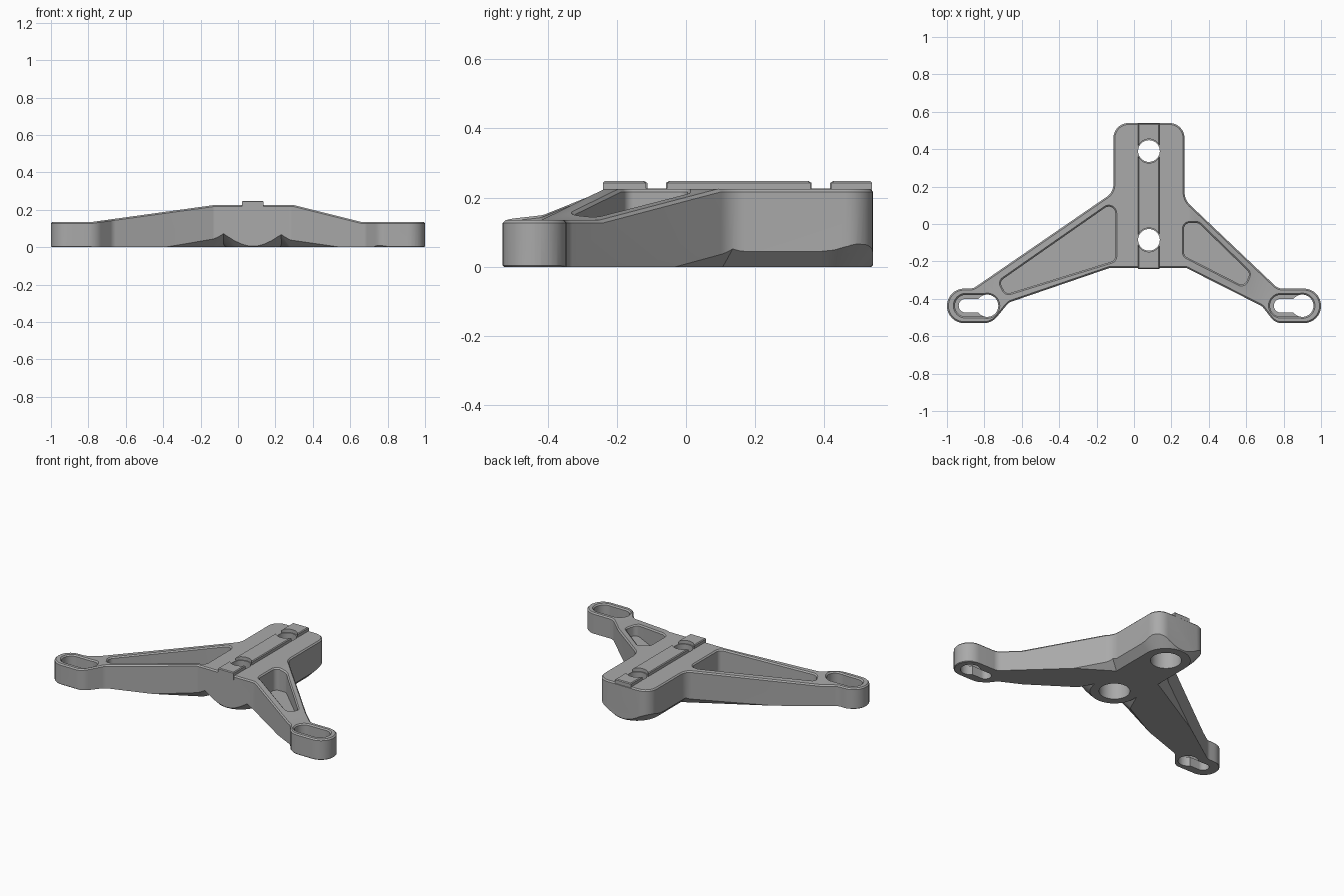
import bpy, bmesh, math
from mathutils import Vector, Matrix

if "Cube" in bpy.data.objects:
    bpy.data.objects.remove(bpy.data.objects["Cube"], do_unlink=True)

grey = bpy.data.materials.new("matte grey")
grey.use_nodes = True
COLOUR = (0.4, 0.4, 0.4, 1)
grey.diffuse_color = COLOUR
grey.node_tree.nodes["Principled BSDF"].inputs["Base Color"].default_value = COLOUR


def make(name, bm):
    bmesh.ops.recalc_face_normals(bm, faces=bm.faces)
    mesh = bpy.data.meshes.new(name)
    bm.to_mesh(mesh)
    bm.free()
    mesh.materials.append(grey)
    obj = bpy.data.objects.new(name, mesh)
    bpy.context.collection.objects.link(obj)
    return obj


def rounded(corners, steps=8):
    """Fillet a polygon given as (x, y, radius) corners."""
    pts = []
    for i, (x, y, r) in enumerate(corners):
        p = Vector((x, y))
        u = (Vector(corners[i - 1][:2]) - p).normalized()
        v = (Vector(corners[(i + 1) % len(corners)][:2]) - p).normalized()
        half = u.angle(v) / 2
        centre = p + (u + v).normalized() * r / math.sin(half)
        start = p + u * r / math.tan(half) - centre
        sweep = math.pi - 2 * half
        if u.x * v.y - u.y * v.x > 0:
            sweep = -sweep
        pts += [centre + Matrix.Rotation(sweep * k / steps, 2) @ start
                for k in range(steps + 1)]
    return pts


def prism(name, pts, z0, z1):
    bm = bmesh.new()
    face = bm.faces.new([bm.verts.new((p[0], p[1], z0)) for p in pts])
    top = bmesh.ops.extrude_face_region(bm, geom=[face])["geom"]
    bmesh.ops.translate(bm, vec=(0, 0, z1 - z0),
                        verts=[g for g in top if isinstance(g, bmesh.types.BMVert)])
    return make(name, bm)


def circle(x, y, r, n=40):
    return [(x + r * math.cos(2 * math.pi * k / n), y + r * math.sin(2 * math.pi * k / n))
            for k in range(n)]


def flared_hull(name, discs, extra):
    """Hull of 45 degree cones; each disc has its radius at z = 0."""
    bm = bmesh.new()
    for x, y, r in discs:
        for z in (-0.04 - extra, 0.35 + extra):
            for px, py in circle(x, y, r + z, 32):
                bm.verts.new((px, py, z))
    res = bmesh.ops.convex_hull(bm, input=bm.verts)
    loose = [g for g in res["geom_interior"] + res["geom_unused"]
             if isinstance(g, bmesh.types.BMVert)]
    bmesh.ops.delete(bm, geom=list(set(loose)), context="VERTS")
    return make(name, bm)


def combine(obj, tool, operation="DIFFERENCE", keep=False):
    mod = obj.modifiers.new("cut", "BOOLEAN")
    mod.operation, mod.solver, mod.object = operation, "EXACT", tool
    bpy.context.view_layer.objects.active = obj
    bpy.ops.object.modifier_apply(modifier=mod.name)
    if not keep:
        bpy.data.objects.remove(tool, do_unlink=True)


def bevel_edges(obj, width, rule):
    bm = bmesh.new()
    bm.from_mesh(obj.data)
    bmesh.ops.remove_doubles(bm, verts=bm.verts, dist=0.0002)
    edges = [e for e in bm.edges if len(e.link_faces) == 2 and e.is_convex and rule(e)]
    bmesh.ops.bevel(bm, geom=edges, offset=width, segments=1, affect="EDGES",
                    clamp_overlap=False)
    bm.to_mesh(obj.data)
    bm.free()


def top_rim(e):
    nz = sorted(f.normal.z for f in e.link_faces)
    return nz[1] > 0.9 and abs(nz[0]) < 0.3 and min(v.co.z for v in e.verts) > 0.12


# Three-legged plate outline
bracket = prism("bracket_body", rounded([
    (-1, -0.53, 0.092), (-0.76, -0.53, 0.09), (-0.67, -0.42, 0.06), (-0.13, -0.235, 0.03),
    (0.28, -0.235, 0.03), (0.685, -0.44, 0.05), (0.755, -0.53, 0.07), (1, -0.53, 0.092),
    (1, -0.345, 0.092), (0.77, -0.345, 0.06), (0.27, 0.13, 0.1), (0.27, 0.54, 0.08),
    (-0.11, 0.54, 0.08), (-0.11, 0.17, 0.08), (-0.86, -0.345, 0.06), (-1, -0.345, 0.092)]),
    0, 0.3)

# Side profile: low pads, sloping arms, raised centre
profile = prism("height_profile", [
    (-1.1, -0.1), (1.1, -0.1), (1.1, 0.135), (0.66, 0.135), (0.3, 0.225),
    (-0.13, 0.225), (-0.78, 0.135), (-1.1, 0.135)], -1, 1)
profile.data.transform(Matrix.Rotation(math.pi / 2, 4, "X"))
combine(bracket, profile, "INTERSECT")

# Pockets in both arms
LEFT_POCKET = [(-0.1, 0.125, 0.035), (-0.72, -0.308, 0.03), (-0.685, -0.376, 0.03),
               (-0.1, -0.195, 0.03)]
RIGHT_POCKET = [(0.267, 0.005, 0.03), (0.267, -0.17, 0.03), (0.59, -0.335, 0.03),
                (0.62, -0.262, 0.03), (0.345, 0.005, 0.03)]
for corners in (LEFT_POCKET, RIGHT_POCKET):
    combine(bracket, prism("pocket_cutter", rounded(corners), 0.08, 0.4))

# Keyhole slots: wide recess above, narrow slot and round entry right through
PAD_Y = -0.437


def slot(x0, x1, r, z0):
    return prism("slot_cutter", rounded([
        (x0 - r, PAD_Y - r, r * 0.99), (x1 + r, PAD_Y - r, r * 0.99),
        (x1 + r, PAD_Y + r, r * 0.99), (x0 - r, PAD_Y + r, r * 0.99)]), z0, 0.4)


for x0, x1 in ((-0.9, -0.785), (0.785, 0.9)):
    combine(bracket, slot(x0, x1, 0.058, 0.06))
    combine(bracket, slot(x0, x1, 0.037, -0.1))
    combine(bracket, prism("entry_cutter", circle(x1, PAD_Y, 0.0595), -0.1, 0.4))

bevel_edges(bracket, 0.008, top_rim)

# Chamfered underside
HOLES = ((0.08, -0.085), (0.08, 0.39))
under = flared_hull("underside_shape", [(x, y, 0.145) for x, y in HOLES], 0)
left_arm = [(-0.056, 0.092, 0.05), (-0.16, -0.145, 0.05),
            (-0.907, PAD_Y, 0.089), (-0.79, PAD_Y, 0.089)]
right_arm = [(0.205, 0.06, 0.05), (0.312, -0.15, 0.05),
             (0.907, PAD_Y, 0.089), (0.805, PAD_Y, 0.089)]
for i, discs in enumerate((left_arm, right_arm)):
    combine(under, flared_hull("arm_shape", discs, 0.003 * (i + 1)), "UNION")
combine(bracket, under, "INTERSECT")

# Raised locating rail along the centre
rail = prism("locating_rail", [(0.022, -0.24), (0.136, -0.24), (0.136, 0.538), (0.022, 0.538)],
             0.2, 0.248)
bevel_edges(rail, 0.005, top_rim)

# Two bolt holes with wide bores below
for x, y in HOLES:
    combine(bracket, prism("bore_cutter", circle(x, y, 0.092), -0.1, 0.12))
    bolt = prism("bolt_cutter", circle(x, y, 0.058), -0.1, 0.4)
    combine(bracket, bolt, keep=True)
    combine(rail, bolt)
    combine(rail, prism("rim_cutter", circle(x, y, 0.064), 0.226, 0.4))

for obj in (bracket, rail):
    bpy.ops.object.select_all(action="DESELECT")
    obj.select_set(True)
    bpy.context.view_layer.objects.active = obj
    bpy.ops.object.shade_smooth_by_angle(angle=math.radians(25))
